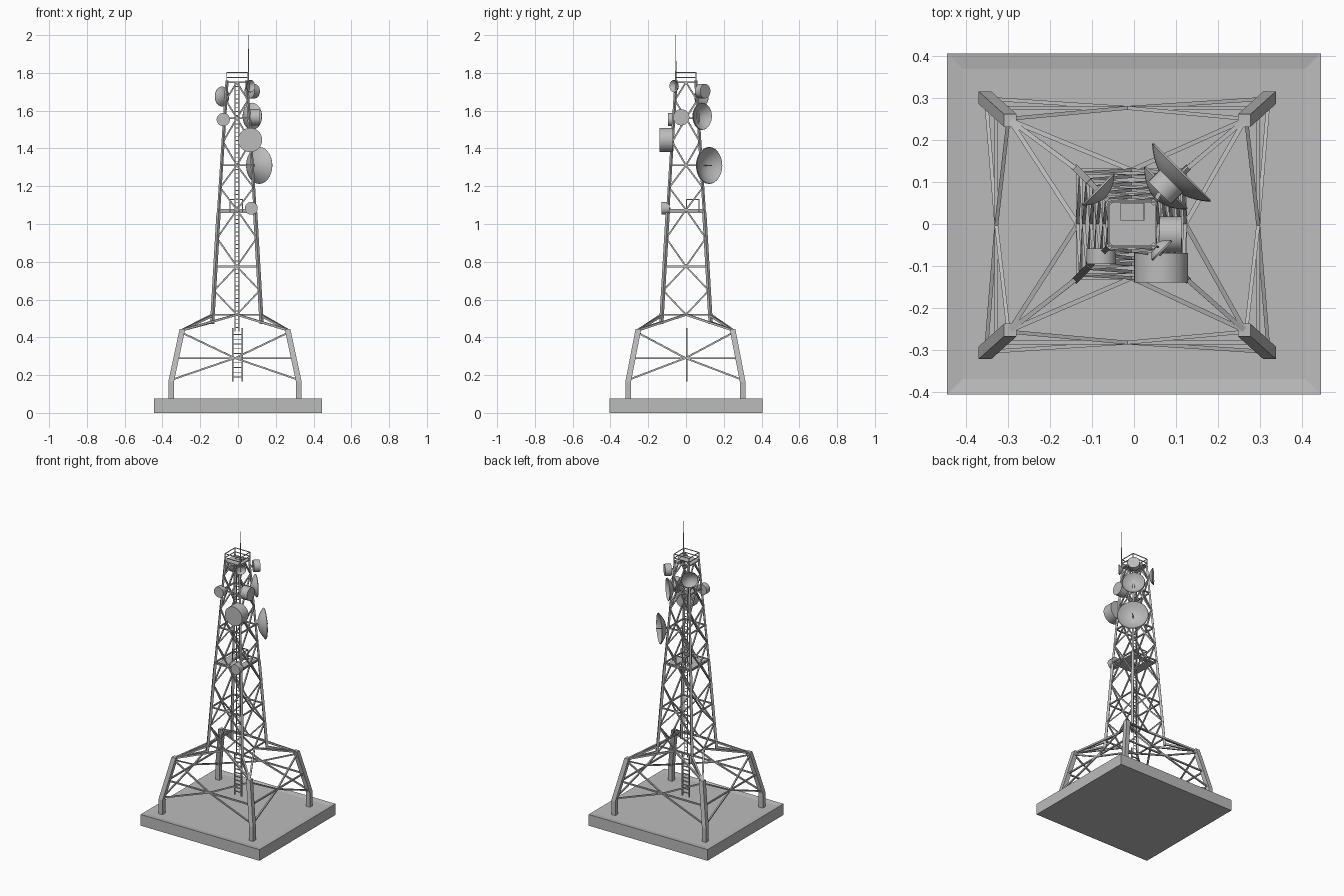
import bpy, bmesh, math
from mathutils import Vector, Matrix

if "Cube" in bpy.data.objects:
    bpy.data.objects.remove(bpy.data.objects["Cube"])

def mat(name, v):
    m = bpy.data.materials.new(name)
    m.diffuse_color = (v, v, v, 1)
    m.use_nodes = True
    m.node_tree.nodes["Principled BSDF"].inputs["Base Color"].default_value = m.diffuse_color
    return m

GREY = mat("steel grey", 0.5)
CX, CY = -0.006, 0.0          # tower axis

def finish(name, bm, smooth=False):
    bmesh.ops.recalc_face_normals(bm, faces=bm.faces)
    me = bpy.data.meshes.new(name)
    bm.to_mesh(me)
    bm.free()
    ob = bpy.data.objects.new(name, me)
    bpy.context.collection.objects.link(ob)
    me.materials.append(GREY)
    if smooth:
        bpy.ops.object.select_all(action='DESELECT')
        ob.select_set(True)
        bpy.context.view_layer.objects.active = ob
        bpy.ops.object.shade_smooth_by_angle(angle=math.radians(40))
    return ob

def box(bm, lo, hi):
    lo, hi = Vector(lo), Vector(hi)
    s = hi - lo
    bmesh.ops.create_cube(bm, size=1, matrix=Matrix.Translation((lo + hi) / 2) @ Matrix.Diagonal((*s, 1)))

def beam(bm, a, b, w, d=None):
    """Square bar from a to b."""
    a, b = Vector(a), Vector(b)
    v = b - a
    rot = v.to_track_quat('Z', 'Y').to_matrix().to_4x4()
    bmesh.ops.create_cube(bm, size=1, matrix=Matrix.Translation((a + b) / 2) @ rot
                          @ Matrix.Diagonal((w, d or w, v.length, 1)))

def beams(name, segs, w):
    bm = bmesh.new()
    for a, b in segs:
        beam(bm, a, b, w)
    return finish(name, bm)

# concrete base with a shallow recessed top
bm = bmesh.new()
box(bm, (-0.444, -0.405, 0), (0.444, 0.405, 0.075))
top = max(bm.faces, key=lambda f: f.calc_center_median().z)
bmesh.ops.inset_region(bm, faces=[top], thickness=0.052)
bmesh.ops.translate(bm, verts=top.verts, vec=(0, 0, -0.006))
finish("base_slab", bm)

# tower half width at a height
def half(z):
    pts = [(0.47, 0.131), (1.06, 0.097), (1.76, 0.052)]
    (z0, h0), (z1, h1) = pts[:2] if z < 1.06 else pts[1:]
    return h0 + (h1 - h0) * (z - z0) / (z1 - z0)

CORNERS = [(-1, -1), (1, -1), (1, 1), (-1, 1)]
def corner(i, z):
    sx, sy = CORNERS[i % 4]
    h = half(z)
    return Vector((CX + sx * h, CY + sy * h, z))
def mid(i, z):
    return (corner(i, z) + corner(i + 1, z)) / 2

# splayed feet: (z, half x, half y)
def foot(i, z):
    sx, sy = CORNERS[i % 4]
    t = max(0, (z - 0.165) / 0.28)
    return Vector((-0.016 + sx * (0.338 - 0.06 * t), -0.003 + sy * (0.303 - 0.054 * t), z))

bm = bmesh.new()
W = 0.015
for i in range(4):
    rings = [[bm.verts.new(foot(i, z) + Vector((sx * W, sy * W, 0))) for sx, sy in CORNERS]
             for z in (0.069, 0.165, 0.445)]
    for r0, r1 in zip(rings, rings[1:]):
        for k in range(4):
            bm.faces.new((r0[k], r0[(k + 1) % 4], r1[(k + 1) % 4], r1[k]))
    bm.faces.new(rings[0])
    bm.faces.new(rings[-1])
finish("feet", bm)

# struts joining feet to the tower body
segs = []
for i in range(4):
    top = foot(i, 0.438)
    segs += [(top, corner(i, 0.515)), (top, corner(i, 0.48)),
             (top, mid(i, 0.52)), (top, mid(i + 3, 0.52))]
beams("shoulder_struts", segs, 0.011)

# star bracing between the feet
segs = []
for i in range(4):
    c = (foot(i, 0.29) + foot(i + 1, 0.29)) / 2
    for k in (i, i + 1):
        segs += [(foot(k, z), c) for z in (0.175, 0.29, 0.425)]
beams("foot_bracing", segs, 0.009)

# tower corner posts
bm = bmesh.new()
for i in range(4):
    beam(bm, corner(i, 0.47), corner(i, 1.06), 0.016)
    beam(bm, corner(i, 1.06), corner(i, 1.76), 0.012)
finish("corner_posts", bm)

# rings and diamond bracing
LEVELS = [0.52, 0.775, 1.075, 1.31, 1.56, 1.75]
rings, diag = [], []
for i in range(4):
    rings += [(corner(i, z), corner(i + 1, z)) for z in LEVELS]
    for z0, z1 in zip(LEVELS, LEVELS[1:]):
        zm = (z0 + z1) / 2
        for k in (i, i + 1):
            diag += [(mid(i, z0), corner(k, zm)), (corner(k, zm), mid(i, z1))]
beams("tower_rings", rings, 0.008)
beams("tower_diagonals", diag, 0.008)

# ladders
def ladder(name, x0, x1, z0, z1, step, rail, depth):
    bm = bmesh.new()
    y = 0.005
    for x in (x0, x1):
        box(bm, (x - rail / 2, y - depth / 2, z0), (x + rail / 2, y + depth / 2, z1))
    for k in range(1, int((z1 - z0) / step)):
        z = z0 + k * step
        box(bm, (x0, y - depth / 2, z - 0.002), (x1, y + depth / 2, z + 0.002))
    finish(name, bm)
ladder("lower_ladder", -0.027, 0.023, 0.165, 0.45, 0.025, 0.007, 0.008)
ladder("upper_ladder", -0.015, 0.006, 0.43, 1.75, 0.022, 0.005, 0.002)

# floor with a hatch opening, made of four boards
def floor(name, h, z, hole):
    x0, x1, y0, y1 = hole
    bm = bmesh.new()
    for a, b in [((CX - h, -h), (x0, h)), ((x1, -h), (CX + h, h)), ((x0, -h), (x1, y0)), ((x0, y1), (x1, h))]:
        box(bm, (*a, z - 0.004), (*b, z + 0.004))
    finish(name, bm)

def rails(name, x0, x1, y0, y1, z0, heights, w):
    bm = bmesh.new()
    c = [(x0, y0), (x1, y0), (x1, y1), (x0, y1)]
    for i in range(4):
        beam(bm, (*c[i], z0), (*c[i], heights[-1]), w)
        for z in heights:
            beam(bm, (*c[i], z), (*c[(i + 1) % 4], z), w)
    finish(name, bm)

floor("middle_floor", 0.09, 1.062, (-0.04, 0.03, 0.0, 0.065))
rails("middle_railing", -0.043, 0.025, 0.003, 0.07, 1.06, [1.13], 0.005)
floor("top_floor", 0.055, 1.75, (-0.032, 0.025, 0.01, 0.05))
rails("top_railing", -0.06, 0.052, -0.053, 0.053, 1.75, [1.775, 1.802], 0.004)

# whip antenna
bm = bmesh.new()
bmesh.ops.create_cone(bm, cap_ends=True, segments=8, radius1=0.004, radius2=0.001, depth=0.3,
                      matrix=Matrix.Translation((0.056, -0.054, 1.85)))
finish("whip_antenna", bm)

# dishes and drums: profile (radius, distance along axis) spun about the facing direction
def spin(name, prof, centre, facing, arm):
    bm = bmesh.new()
    vs = [bm.verts.new((r, 0, d)) for r, d in prof]
    es = [bm.edges.new(p) for p in zip(vs, vs[1:])]
    bmesh.ops.spin(bm, geom=vs + es, axis=(0, 0, 1), cent=(0, 0, 0), angle=2 * math.pi, steps=28)
    bmesh.ops.remove_doubles(bm, verts=bm.verts, dist=1e-5)
    f, c = Vector(facing).normalized(), Vector(centre)
    bm.transform(Matrix.Translation(c) @ f.to_track_quat('Z', 'Y').to_matrix().to_4x4())
    finish(name, bm, True)
    # mounting arm back to the nearest corner post
    bm = bmesh.new()
    post = min((corner(i, c.z) for i in range(4)), key=lambda p: (p - c).length)
    beam(bm, post, c + f * arm, 0.01)
    finish(name + "_arm", bm)

def dish(name, centre, facing, r, depth, feed=False):
    n = 7
    back = [(r * k / n, depth * ((k / n) ** 2 - 1)) for k in range(n + 1)]
    front = [(a * 0.97, d + 0.004) for a, d in reversed(back)]
    spin(name, back + front, centre, facing, -depth)
    if feed:
        bm = bmesh.new()
        c, f = Vector(centre), Vector(facing).normalized()
        beam(bm, c - f * depth, c + f * 0.02, 0.005)
        finish(name + "_feed", bm)

def drum(name, centre, facing, r, length):
    h = length / 2
    spin(name, [(0, -h), (r, -h), (r, h), (0, h)], centre, facing, -h)

dish("large_dish", (0.112, 0.122, 1.31), (1, 1, 0), 0.098, 0.042, True)
dish("medium_dish", (0.075, 0.085, 1.57), (1, 1, 0), 0.072, 0.035)
dish("left_dish", (-0.084, 0.081, 1.675), (-1, 1, 0), 0.053, 0.024)
dish("small_dish", (0.065, -0.062, 1.73), (1, -1, 0), 0.033, 0.02)
drum("large_drum", (0.064, -0.104, 1.445), (0, -1, 0), 0.064, 0.07)
drum("left_drum", (-0.078, -0.077, 1.553), (0, -1, 0), 0.035, 0.037)
drum("lower_drum", (0.07, -0.108, 1.083), (0, -1, 0), 0.034, 0.042)
drum("side_drum", (0.087, -0.025, 1.565), (1, 0, 0), 0.043, 0.052)
drum("upper_drum", (0.075, 0.088, 1.703), (1, 1, 0), 0.038, 0.04)
